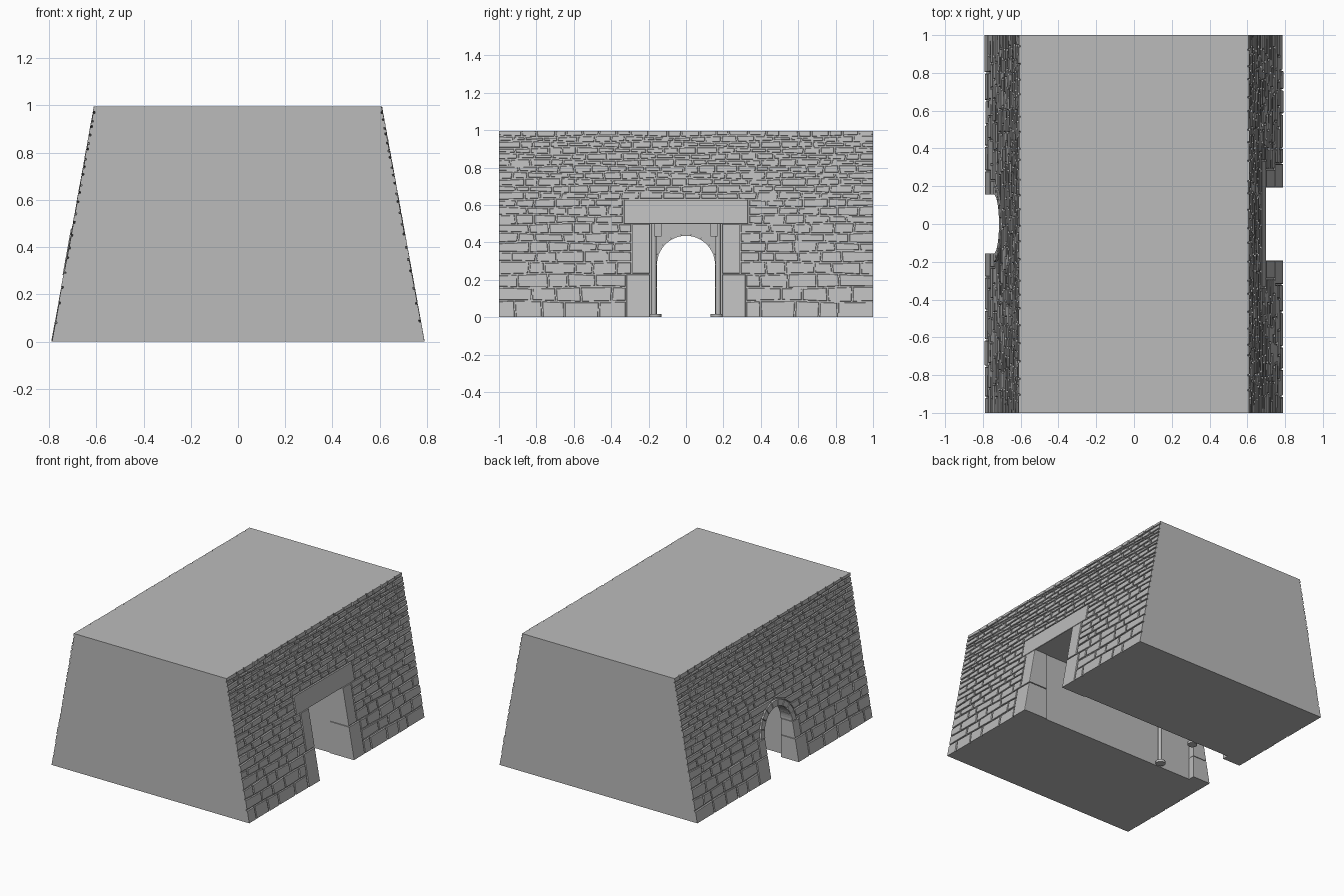
import bpy, bmesh, math, random

random.seed(4)
old = bpy.data.objects.get("Cube")
if old:
    bpy.data.objects.remove(old, do_unlink=True)

HEIGHT, FOOT, SLOPE, RECESS = 0.995, 0.79, 0.181, 0.009
SPRING, RADIUS = 0.28, 0.155


def material(name, value):
    mat = bpy.data.materials.new(name)
    mat.use_nodes = True
    mat.diffuse_color = (value, value, value, 1)
    mat.node_tree.nodes["Principled BSDF"].inputs["Base Color"].default_value = (value, value, value, 1)
    return mat


STONE = material("grey stone", 0.5)


def finish(name, bm):
    bmesh.ops.recalc_face_normals(bm, faces=bm.faces[:])
    mesh = bpy.data.meshes.new(name)
    bm.to_mesh(mesh)
    bm.free()
    mesh.materials.append(STONE)
    obj = bpy.data.objects.new(name, mesh)
    bpy.context.collection.objects.link(obj)
    return obj


def surface(z):
    return FOOT - SLOPE * z


def skin(bm, loops):
    """Closed solid through matching vertex loops."""
    rings = [[bm.verts.new(p) for p in loop] for loop in loops]
    bm.faces.new(rings[0])
    bm.faces.new(rings[-1])
    for a, b in zip(rings, rings[1:]):
        for i in range(len(a)):
            j = (i + 1) % len(a)
            bm.faces.new((a[i], a[j], b[j], b[i]))


def stone(bm, pts, side, gap=0.004, back=None, proud=0.0):
    """Chamfered stone on a battered wall, outlined by (y, z) points."""
    cy = sum(p[0] for p in pts) / len(pts)
    cz = sum(p[1] for p in pts) / len(pts)

    def inset(g):
        out = []
        for y, z in pts:
            dy, dz = cy - y, cz - z
            y2 = y if abs(y) > 0.999 else y + math.copysign(min(g, abs(dy) * 0.8), dy)
            z2 = z if z in (0, HEIGHT) else z + math.copysign(min(g, abs(dz) * 0.8), dz)
            out.append((y2, z2))
        return out

    base, face = inset(gap), inset(gap + 0.002)
    skin(bm, [
        [(side * (back if back is not None else surface(z) - RECESS - 0.003), y, z) for y, z in base],
        [(side * (surface(z) - 0.003 + proud), y, z) for y, z in base],
        [(side * (surface(z) + proud), y, z) for y, z in face]])


def box(bm, x0, x1, y0, y1, z0, z1):
    skin(bm, [[(x0, y0, z), (x1, y0, z), (x1, y1, z), (x0, y1, z)] for z in (z0, z1)])


# Solid core with sloping sides
bm = bmesh.new()
low, high = FOOT - RECESS, surface(HEIGHT) - RECESS
skin(bm, [[(-low, y, 0), (low, y, 0), (high, y, HEIGHT), (-high, y, HEIGHT)] for y in (-1, 1)])
core = finish("wall_core", bm)


def arch(radius, n=24):
    curve = [(radius * math.cos(math.pi * i / n), SPRING + radius * math.sin(math.pi * i / n))
             for i in range(n + 1)]
    return [(radius, -0.1)] + curve + [(-radius, -0.1)]


# Passage: square chamber open to one side, arch through the other
bm = bmesh.new()
box(bm, -0.65, 1, -0.2, 0.2, -0.1, 0.5)
chamber = finish("chamber_cutter", bm)
bm = bmesh.new()
skin(bm, [[(x, y, z) for y, z in arch(RADIUS + 0.01)] for x in (-1, -0.6)])
arch_cut = finish("arch_cutter", bm)
bpy.context.view_layer.objects.active = core
for cutter in (chamber, arch_cut):
    cutter.hide_render = True
    mod = core.modifiers.new("cut", "BOOLEAN")
    mod.operation, mod.solver, mod.object = "DIFFERENCE", "EXACT", cutter
    bpy.ops.object.modifier_apply(modifier=mod.name)
    bpy.data.objects.remove(cutter, do_unlink=True)


# Half widths left free of bricks by the two door surrounds
def square_gap(mid, z):
    return 0.32 if mid < 0.23 else 0.29 if mid < 0.5 else 0.335 if mid < 0.63 else 0


def arch_gap(mid, z):
    if mid < SPRING:
        return 0.28 if mid < 0.16 else 0.23
    return math.sqrt(max(0, 0.205 ** 2 - max(0, z - SPRING) ** 2))


# Brick courses, shrinking towards the top
COURSES = [0, .085, .16, .23, .295, .35, .4, .45, .5, .545, .59, .63, .667, .704,
           .74, .775, .81, .843, .875, .907, .938, .967, HEIGHT]


def course_z(row, y, side):
    z = COURSES[row]
    if z in (0, HEIGHT):
        return z
    return z + 0.005 * math.sin(9 * y + 2.3 * row + side) * min(1, max(0, abs(y) - 0.3) * 8 + (z > 0.64))


def brick_wall(name, side, gap_fn):
    bm = bmesh.new()
    for row in range(len(COURSES) - 1):
        z0, z1 = COURSES[row], COURSES[row + 1]
        mid = (z0 + z1) / 2
        w0, w1 = gap_fn(mid, z0), gap_fn(mid, z1)
        spans = [(-1, -w0, -w1), (w0, 1, None)] if w0 > 0 else [(-1, 1, None)]
        for index, (start, end, _) in enumerate(spans):
            mean = 0.135 - 0.05 * mid
            count = max(1, round((end - start) / mean))
            step = (end - start) / count
            shift = 0.25 * step * (1 if row % 2 else -1)
            cuts = []
            for i in range(count + 1):
                y = start + i * step
                if 0 < i < count:
                    y += shift + random.uniform(-0.2, 0.2) * step
                cuts.append((y, y + (random.uniform(-0.006, 0.006) if 0 < i < count else 0)))
            # Ends against the opening follow its outline
            if len(spans) == 2:
                if index == 0:
                    cuts[-1] = (-w0, -w1)
                else:
                    cuts[0] = (w0, w1)
            for a, b in zip(cuts, cuts[1:]):
                pts = [(a[0], course_z(row, a[0], side)), (b[0], course_z(row, b[0], side)),
                       (b[1], course_z(row + 1, b[1], side)), (a[1], course_z(row + 1, a[1], side))]
                stone(bm, pts, side, proud=random.uniform(-0.003, 0.001))
    return finish(name, bm)


brick_wall("square_door_brickwork", 1, square_gap)
brick_wall("arch_door_brickwork", -1, arch_gap)


def rect(y0, y1, z0, z1):
    return [(y0, z0), (y1, z0), (y1, z1), (y0, z1)]


# Square door surround: two blocks each side and a lintel
bm = bmesh.new()
for s in (-1, 1):
    for outer, z0, z1 in ((0.32, 0, 0.23), (0.29, 0.23, 0.5)):
        stone(bm, rect(*sorted((s * 0.19, s * outer)), z0, z1), 1, 0.003, back=0.6)
finish("door_jambs", bm)
bm = bmesh.new()
stone(bm, rect(-0.335, 0.335, 0.496, 0.63), 1, 0.003, back=0.42)
finish("door_lintel", bm)

# Arch surround: stepped jambs and a ring of wedge stones
bm = bmesh.new()
for s in (-1, 1):
    for outer, z0, z1 in ((0.28, 0, 0.16), (0.23, 0.16, SPRING)):
        stone(bm, rect(*sorted((s * (RADIUS - 0.002), s * outer)), z0, z1), -1, 0.002, back=0.648)
finish("arch_jambs", bm)
bm = bmesh.new()
wedges, cuts = 9, 3
for k in range(wedges):
    angles = [math.pi * (k + 0.02 + 0.96 * i / cuts) / wedges for i in range(cuts + 1)]
    ring = [(RADIUS * math.cos(t), SPRING + RADIUS * math.sin(t)) for t in angles]
    ring += [(0.2 * math.cos(t), SPRING + 0.2 * math.sin(t)) for t in reversed(angles)]
    stone(bm, ring, -1, 0.0, back=0.645, proud=0.004)
finish("arch_ring", bm)


def cylinder(bm, x, y, r, z0, z1, n=16):
    skin(bm, [[(x + r * math.cos(math.tau * i / n), y + r * math.sin(math.tau * i / n), z)
               for i in range(n)] for z in (z0, z1)])


# Gate posts with round feet and top brackets
for side_name, s in (("right", -1), ("left", 1)):
    bm = bmesh.new()
    cylinder(bm, -0.37, s * 0.172, 0.014, 0, 0.5)
    cylinder(bm, -0.37, s * 0.165, 0.033, 0, 0.018)
    box(bm, -0.4, -0.34, *sorted((s * 0.13, s * 0.168)), 0.43, 0.5)
    post = finish(side_name + "_gate_post", bm)
    bpy.ops.object.select_all(action="DESELECT")
    post.select_set(True)
    bpy.context.view_layer.objects.active = post
    bpy.ops.object.shade_smooth_by_angle()
